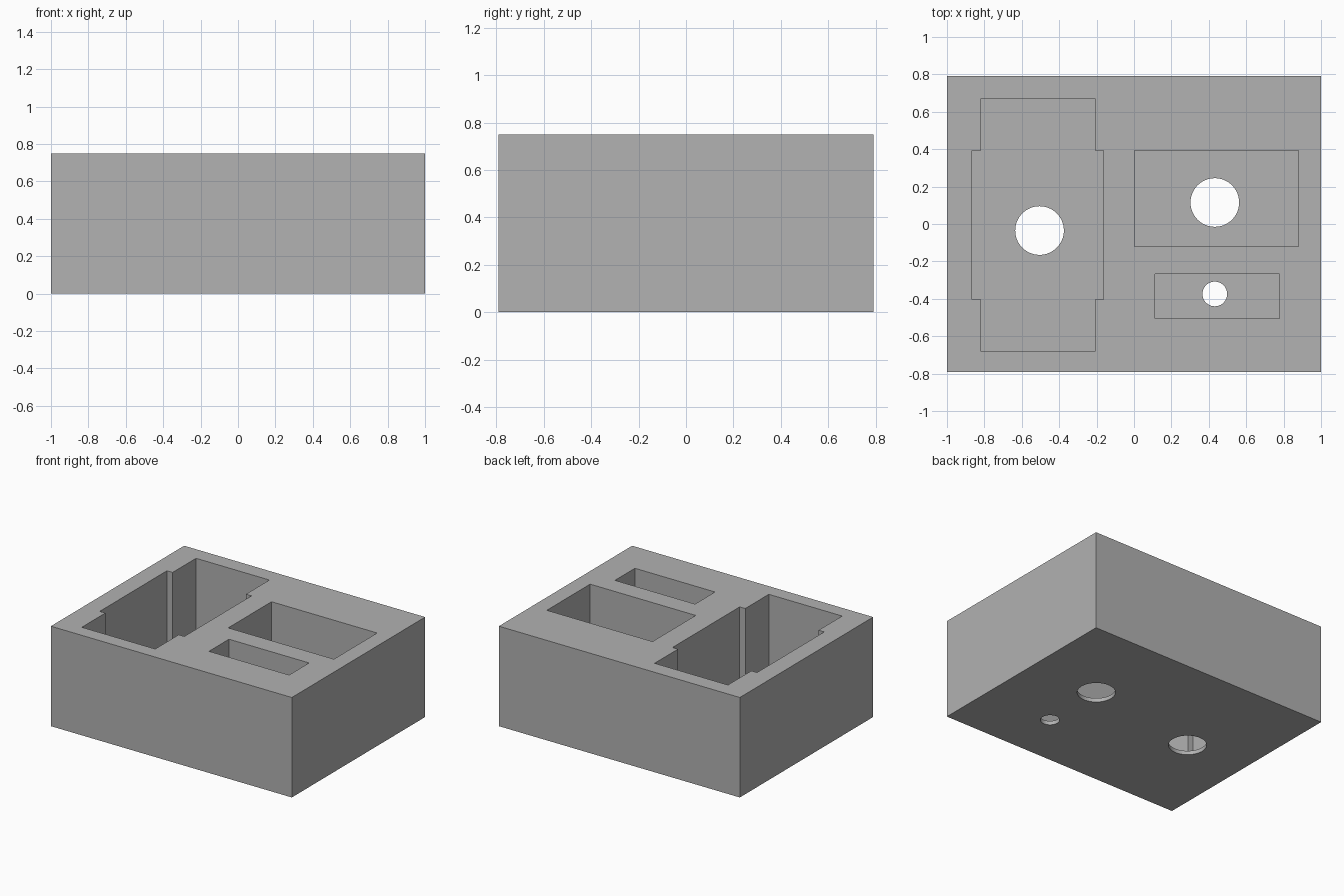
import bpy, bmesh, math

if "Cube" in bpy.data.objects:
    bpy.data.objects.remove(bpy.data.objects["Cube"])

W, D, H = 1.0, 0.79, 0.75   # half width, half depth, height
FLOOR = 0.03                # thickness left under the pockets

grey = bpy.data.materials.new("light grey")
grey.diffuse_color = (0.445, 0.445, 0.445, 1)
grey.use_nodes = True
grey.node_tree.nodes["Principled BSDF"].inputs["Base Color"].default_value = grey.diffuse_color


def prism(name, outline, z0, z1):
    """Extrude a counter-clockwise xy outline from z0 to z1."""
    bm = bmesh.new()
    base = bm.faces.new([bm.verts.new((x, y, z0)) for x, y in outline])
    top = bmesh.ops.extrude_face_region(bm, geom=[base])["geom"]
    for v in top:
        if isinstance(v, bmesh.types.BMVert):
            v.co.z = z1
    bmesh.ops.recalc_face_normals(bm, faces=bm.faces)
    mesh = bpy.data.meshes.new(name)
    bm.to_mesh(mesh)
    bm.free()
    mesh.materials.append(grey)
    obj = bpy.data.objects.new(name, mesh)
    bpy.context.collection.objects.link(obj)
    return obj


def rect(x0, x1, y0, y1):
    return [(x0, y0), (x1, y0), (x1, y1), (x0, y1)]


def circle(cx, cy, r, n=64):
    return [(cx + r * math.cos(2 * math.pi * i / n),
             cy + r * math.sin(2 * math.pi * i / n)) for i in range(n)]


# solid block
block = prism("storage_block", rect(-W, W, -D, D), 0, H)

# long pocket with a wider middle section
xa, xb, xc, xd = -0.865, -0.818, -0.209, -0.163
ya, yb, yc, yd = -0.683, -0.404, 0.393, 0.671
long_pocket = [(xb, ya), (xc, ya), (xc, yb), (xd, yb), (xd, yc), (xc, yc),
               (xc, yd), (xb, yd), (xb, yc), (xa, yc), (xa, yb), (xb, yb)]

# pockets open at the top, each with a round push hole through the floor
pockets = [
    ("long", long_pocket, (-0.505, -0.035, 0.13)),
    ("wide", rect(0.003, 0.88, -0.12, 0.393), (0.432, 0.115, 0.13)),
    ("small", rect(0.112, 0.777, -0.504, -0.267), (0.432, -0.374, 0.066)),
]
cutters = []
for name, outline, hole in pockets:
    cutters.append(prism(name + "_pocket_cutter", outline, FLOOR, H + 0.1))
    cutters.append(prism(name + "_hole_cutter", circle(*hole), -0.1, FLOOR + 0.1))

for c in cutters:
    c.hide_render = True
    mod = block.modifiers.new(c.name, 'BOOLEAN')
    mod.operation = 'DIFFERENCE'
    mod.solver = 'EXACT'
    mod.object = c

# bake the cuts and drop the cutters
bpy.context.view_layer.update()
cut = bpy.data.meshes.new_from_object(
    block.evaluated_get(bpy.context.evaluated_depsgraph_get()))
block.modifiers.clear()
block.data = cut
for c in cutters:
    bpy.data.objects.remove(c)

# smooth hole walls, crisp edges elsewhere
bpy.context.view_layer.objects.active = block
block.select_set(True)
bpy.ops.object.shade_smooth_by_angle(angle=math.radians(30))
